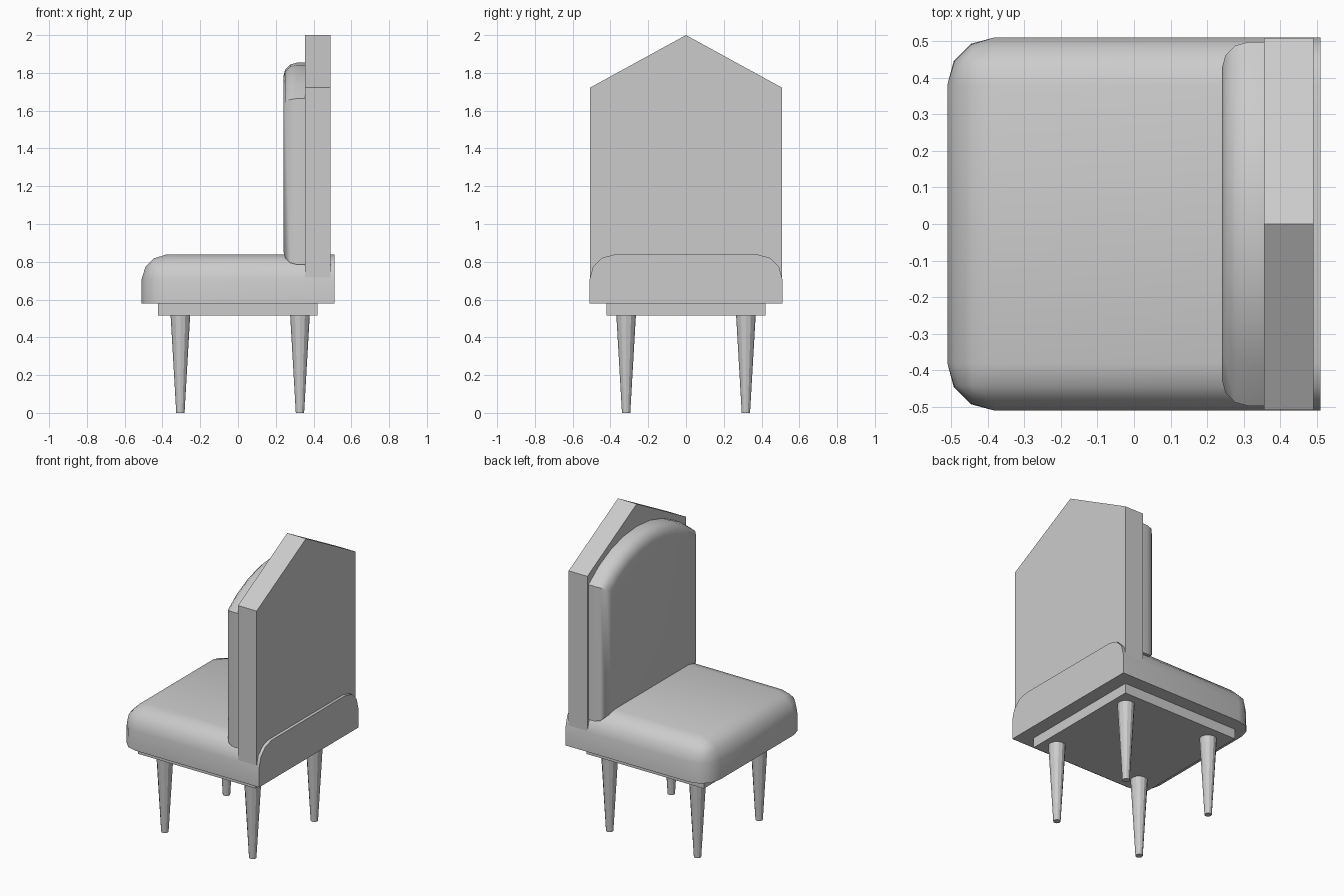
import bpy, bmesh, math

if "Cube" in bpy.data.objects:
    bpy.data.objects.remove(bpy.data.objects["Cube"])


def make_object(name, bm, angle=None):
    bmesh.ops.recalc_face_normals(bm, faces=bm.faces)
    mesh = bpy.data.meshes.new(name)
    bm.to_mesh(mesh)
    bm.free()
    obj = bpy.data.objects.new(name, mesh)
    bpy.context.collection.objects.link(obj)
    if angle:
        bpy.ops.object.select_all(action='DESELECT')
        obj.select_set(True)
        bpy.context.view_layer.objects.active = obj
        bpy.ops.object.shade_smooth_by_angle(angle=math.radians(angle))
    return obj


def prism(profile, x0, x1):
    """Extrude a (y, z) outline from x0 to x1."""
    bm = bmesh.new()
    face = bm.faces.new([bm.verts.new((x0, y, z)) for y, z in profile])
    new = bmesh.ops.extrude_face_region(bm, geom=[face])["geom"]
    for v in new:
        if isinstance(v, bmesh.types.BMVert):
            v.co.x = x1
    return bm


def rect(w, z0, z1):
    return [(-w, z0), (w, z0), (w, z1), (-w, z1)]


def round_edges(bm, test, radius):
    edges = [e for e in bm.edges if test(*[v.co for v in e.verts])]
    bmesh.ops.bevel(bm, geom=edges, offset=radius, offset_type='OFFSET',
                    segments=3, profile=0.5, affect='EDGES', clamp_overlap=True)


# Seat cushion: rounded top and front corners, flat at the rear
seat = prism(rect(0.51, 0.58, 0.838), -0.51, 0.51)
round_edges(seat, lambda a, b: min(a.x, b.x) < 0 and (
    min(a.z, b.z) > 0.8 or (abs(a.z - b.z) > 0.1 and max(a.x, b.x) < 0)), 0.13)
make_object("seat", seat, 35)

# Frame under the seat
make_object("seat_frame", prism(rect(0.422, 0.515, 0.585), -0.424, 0.42))

# Pointed back board
make_object("back_board", prism(
    [(-0.508, 0.6), (0.508, 0.6), (0.508, 1.722), (0, 2.0), (-0.508, 1.722)],
    0.355, 0.49))

# Arched back cushion with a rounded front rim
half, side_z, rise, steps = 0.497, 1.664, 0.19, 8
radius = (half ** 2 + rise ** 2) / (2 * rise)
sweep = math.asin(half / radius)
arch = []
for i in range(steps + 1):
    a = sweep * (1 - 2 * i / steps)
    arch.append((radius * math.sin(a), side_z + rise - radius * (1 - math.cos(a))))
pad = prism([(-half, 0.785), (half, 0.785)] + arch, 0.24, 0.357)
round_edges(pad, lambda a, b: max(a.x, b.x) < 0.3, 0.072)
make_object("back_cushion", pad, 35)

# Tapered legs
for x, end in ((-0.305, "front"), (0.328, "rear")):
    for y, side in ((-0.317, "right"), (0.317, "left")):
        bm = bmesh.new()
        bmesh.ops.create_cone(bm, cap_ends=True, segments=12, radius1=0.022,
                              radius2=0.052, depth=0.52)
        bmesh.ops.translate(bm, verts=bm.verts, vec=(x, y, 0.26))
        make_object(f"{end}_{side}_leg", bm)
